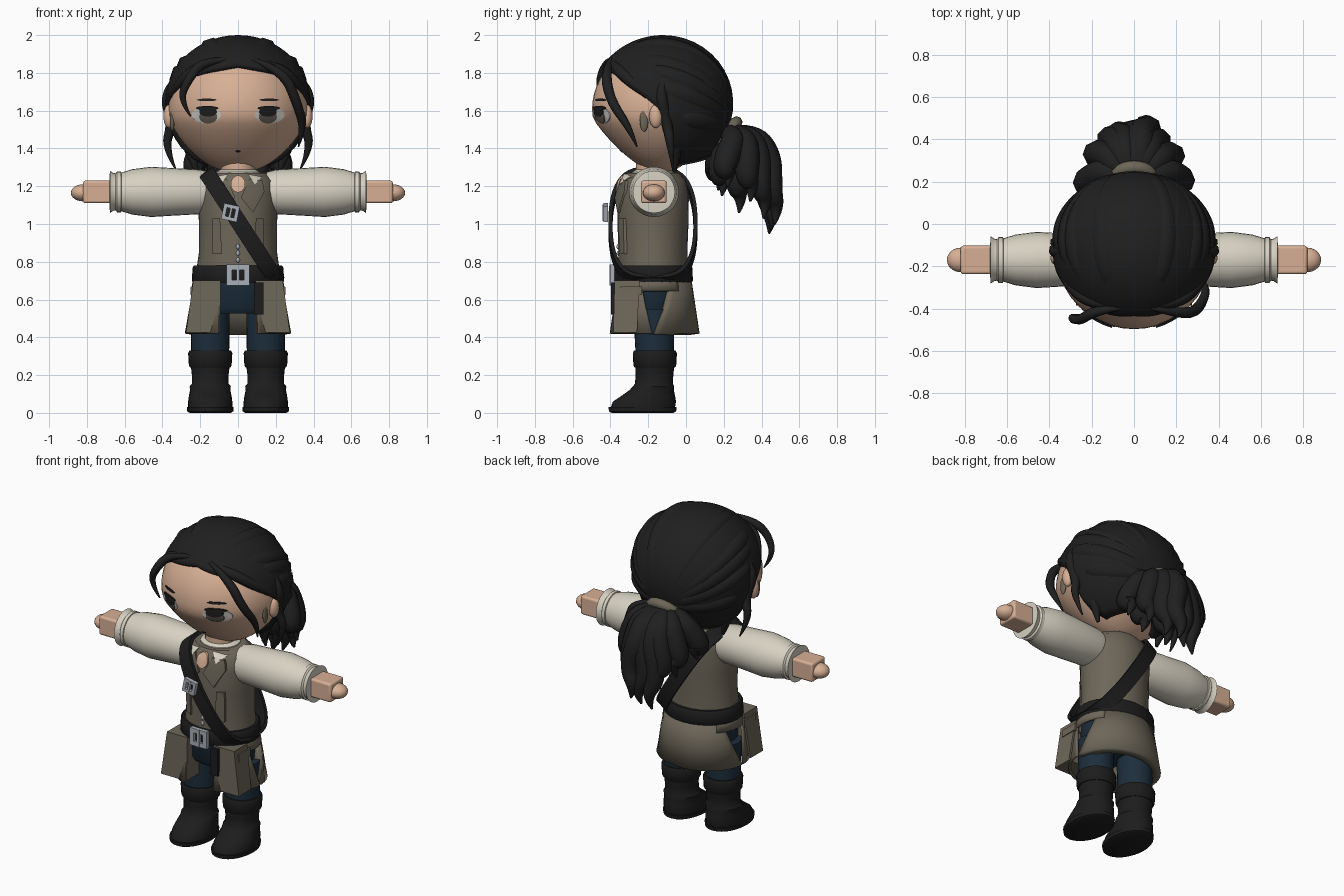
import bpy, bmesh
from math import sin, cos, pi, radians, sqrt, copysign
from mathutils import Vector

cube = bpy.data.objects.get("Cube")
if cube:
    bpy.data.objects.remove(cube)


def colour(name, r, g, b):
    m = bpy.data.materials.new(name)
    m.use_nodes = True
    m.diffuse_color = (r, g, b, 1)
    m.node_tree.nodes["Principled BSDF"].inputs["Base Color"].default_value = (r, g, b, 1)
    return m


SKIN = colour("skin", .68, .43, .30)
HAIR = colour("black hair", .014, .014, .014)
LEATHER = colour("black leather", .012, .012, .012)
SHIRT = colour("cream cloth", .68, .64, .54)
VEST = colour("taupe cloth", .155, .135, .10)
NAVY = colour("navy trousers", .012, .027, .045)
METAL = colour("steel", .40, .43, .48)
WHITE = colour("eye white", .60, .58, .54)
IRIS = colour("grey iris", .12, .10, .08)
CY = -.175  # body centre line in y


def finish(name, bm, mat, angle=40):
    bmesh.ops.recalc_face_normals(bm, faces=bm.faces[:])
    me = bpy.data.meshes.new(name)
    bm.to_mesh(me)
    bm.free()
    me.materials.append(mat)
    ob = bpy.data.objects.new(name, me)
    bpy.context.collection.objects.link(ob)
    return smooth(ob, angle)


def smooth(ob, angle=40):
    bpy.ops.object.select_all(action='DESELECT')
    ob.select_set(True)
    bpy.context.view_layer.objects.active = ob
    bpy.ops.object.shade_smooth_by_angle(angle=radians(angle))
    return ob


def skin_rows(bm, rows, closed):
    rows = [[bm.verts.new(p) for p in row] for row in rows]
    for lo, hi in zip(rows, rows[1:]):
        for i in range(len(lo) if closed else len(lo) - 1):
            j = (i + 1) % len(lo)
            bm.faces.new((lo[i], lo[j], hi[j], hi[i]))
    return rows


def loft(name, rings, mat, axis='z', n=28, phase=0.0):
    """Capped stack of ellipses: (height, centre a, centre b, radius a, radius b)."""
    rows = []
    for h, ca, cb, ra, rb in rings:
        ring = [(ca + ra * cos(2 * pi * i / n + phase), cb + rb * sin(2 * pi * i / n + phase)) for i in range(n)]
        rows.append([(a, b, h) if axis == 'z' else (h, a, b) for a, b in ring])
    bm = bmesh.new()
    rows = skin_rows(bm, rows, True)
    bm.faces.new(rows[0])
    bm.faces.new(rows[-1])
    return finish(name, bm, mat)


def taper_box(name, rings, mat):
    k = sqrt(2)
    return loft(name, [(h, a, b, ra * k, rb * k) for h, a, b, ra, rb in rings], mat, n=4, phase=pi / 4)


def boxes(name, parts, mat, loc=(0, 0, 0), turn=0):
    bm = bmesh.new()
    for c, s in parts:
        for v in bmesh.ops.create_cube(bm, size=1)["verts"]:
            v.co = Vector((v.co.x * s[0] + c[0], v.co.y * s[1] + c[1], v.co.z * s[2] + c[2]))
    ob = finish(name, bm, mat)
    ob.location, ob.rotation_euler = loc, (0, turn, 0)
    return ob


def ball(name, loc, size, mat):
    bm = bmesh.new()
    bmesh.ops.create_uvsphere(bm, u_segments=20, v_segments=12, radius=1)
    for v in bm.verts:
        v.co = Vector([c * k + o for c, k, o in zip(v.co, size, loc)])
    return finish(name, bm, mat, 80)


def lock(name, pts, radii, mat=HAIR):
    """Tapered smooth strand."""
    cu = bpy.data.curves.new(name, 'CURVE')
    cu.dimensions, cu.bevel_depth, cu.bevel_resolution, cu.use_fill_caps = '3D', 1, 2, True
    sp = cu.splines.new('NURBS')
    sp.points.add(len(pts) - 1)
    for p, co, r in zip(sp.points, pts, radii):
        p.co, p.radius = (*co, 1), r
    sp.use_endpoint_u, sp.order_u, sp.resolution_u = True, 3, 6
    ob = bpy.data.objects.new(name, cu)
    bpy.context.collection.objects.link(ob)
    bpy.ops.object.select_all(action='DESELECT')
    ob.select_set(True)
    bpy.context.view_layer.objects.active = ob
    bpy.ops.object.convert(target='MESH')
    ob = bpy.context.view_layer.objects.active
    ob.data.materials.clear()
    ob.data.materials.append(mat)
    return smooth(ob, 60)


def plate(name, outline, surface, mat, lift=.006):
    """Thin cut-out that follows a front surface."""
    rows = [[(x, surface(x, z) + d, z) for x, z in outline] for d in (-lift, .002)]
    bm = bmesh.new()
    rows = skin_rows(bm, rows, True)
    for row in rows:
        c = sum((v.co for v in row), Vector()) / len(row)
        c.y = surface(c.x, c.z) + (-lift if row is rows[0] else .002)
        hub = bm.verts.new(c)
        for i, v in enumerate(row):
            bm.faces.new((hub, v, row[(i + 1) % len(row)]))
    return finish(name, bm, mat)


def oval(cx, cz, rx, rz, n=20):
    return [(cx + rx * cos(2 * pi * i / n), cz + rz * sin(2 * pi * i / n)) for i in range(n)]


# Head: egg tapering to the chin
def head_shape(w):
    t = max(0, -w - .15)
    return .37 * (1 - .2 * t), .36 * (1.02 - .45 * t)


def face_y(x, z):
    w = (z - 1.61) / .34
    rx, ry = head_shape(w)
    return -.13 - ry * sqrt(max(0, 1 - w * w - (x / rx) ** 2))


bm = bmesh.new()
bmesh.ops.create_uvsphere(bm, u_segments=40, v_segments=28, radius=1)
for v in bm.verts:
    rx, ry = head_shape(v.co.z)
    v.co = Vector((v.co.x * rx, -.13 + v.co.y * (ry if v.co.y < 0 else ry * .95), 1.61 + .34 * v.co.z))
finish("head", bm, SKIN, 80)
plate("mouth", oval(0, 1.385, .014, .006), face_y, LEATHER, .004)
for s, side in ((1, "left"), (-1, "right")):
    ball(side + "_ear", (s * .365, -.16, 1.57), (.03, .035, .062), SKIN)
    ball(side + "_sideburn", (s * .348, -.222, 1.55), (.012, .023, .062), VEST)
    plate(side + "_eye_white", oval(s * .168, 1.577, .078, .043), face_y, WHITE, .003)
    plate(side + "_iris", oval(s * .158, 1.568, .048, .036), face_y, IRIS, .005)
    plate(side + "_pupil", oval(s * .158, 1.594, .047, .026), face_y, LEATHER, .007)
    plate(side + "_lash", oval(s * .163, 1.613, .06, .012), face_y, LEATHER, .009)
    plate(side + "_brow", oval(s * .165, 1.657, .052, .007), face_y, HAIR, .005)


# Hair cap: shell from the crown to a hairline that dips behind the ears
def cap(d, k=1.0):
    return (.385 * k * d.x, -.12 + (.385 if d.y < 0 else .37) * k * d.y, 1.64 + (.36 if d.z > 0 else .38) * k * d.z)


def heading(a, t):
    a, t = radians(a), radians(t)
    return Vector((sin(t) * sin(a), -sin(t) * cos(a), cos(t)))


HAIRLINE = [(0, 55), (30, 61), (52, 67), (72, 82), (86, 94), (98, 140), (115, 151), (180, 140)]


def hairline(a):
    a = abs(a)
    for (a0, t0), (a1, t1) in zip(HAIRLINE, HAIRLINE[1:]):
        if a <= a1:
            return t0 + (t1 - t0) * (a - a0) / (a1 - a0)


bm = bmesh.new()
angles = [-180 + 5 * i for i in range(72)]
skin_rows(bm, [[cap(heading(a, hairline(a) * (j + .02) / 16)) for a in angles] for j in range(17)], True)
bmesh.ops.contextual_create(bm, geom=[e for e in bm.edges if e.is_boundary and e.verts[0].co.z > 1.97])
shell = finish("hair_cap", bm, HAIR, 60)
mod = shell.modifiers.new("thickness", 'SOLIDIFY')
mod.thickness, mod.offset = .045, -1

# Combed-back locks, side curls and fringe strands
knot = heading(180, 108)
for s, side in ((1, "left"), (-1, "right")):
    for i, (a, t) in enumerate([(14, 50), (36, 54), (56, 58), (76, 72), (96, 98)]):
        start = heading(s * a, t)
        path = [cap(start.slerp(knot, k / 7), .87) for k in range(8)]
        lock(f"{side}_combed_lock_{i}", path, [.03, .06, .068, .066, .062, .06, .055, .045])
    lock(side + "_ear_curl", [(s * .32, -.12, 1.78), (s * .39, -.14, 1.7), (s * .345, -.1, 1.53),
         (s * .39, -.08, 1.41), (s * .33, -.07, 1.29)], [.01, .033, .03, .022, .004])
    lock(side + "_nape_lock", [(s * .3, -.05, 1.6), (s * .27, -.05, 1.45), (s * .22, -.06, 1.28)], [.05, .05, .01])
    lock(side + "_temple_lock", [(s * -.03, -.395, 1.865), (s * .18, -.385, 1.845), (s * .3, -.3, 1.76),
         (s * .355, -.2, 1.68)], [.015, .03, .035, .02])
lock("left_fringe_strand", [(.08, -.395, 1.87), (.24, -.43, 1.81), (.31, -.4, 1.65), (.35, -.3, 1.51),
     (.32, -.26, 1.41)], [.012, .028, .026, .02, .004])
lock("right_fringe_strand", [(-.06, -.395, 1.87), (-.19, -.41, 1.86), (-.26, -.46, 1.77), (-.31, -.44, 1.66),
     (-.25, -.43, 1.57)], [.012, .026, .024, .018, .004])

# Ponytail and its tie
bpy.ops.mesh.primitive_torus_add(major_segments=24, minor_segments=8, major_radius=.09, minor_radius=.032,
                                 location=(0, .21, 1.47), rotation=(radians(50), 0, 0))
tie = bpy.context.object
tie.name = "hair_tie"
tie.data.materials.append(VEST)
smooth(tie, 60)
ENDS = [(0, .45, .97), (.06, .47, 1.0), (-.07, .44, .95), (.11, .41, 1.03), (-.11, .42, 1.08), (.18, .34, 1.12),
        (-.18, .35, 1.15), (.23, .22, 1.2), (-.23, .21, 1.22), (.1, .19, 1.15), (-.1, .17, 1.18), (0, .28, 1.06)]
for i, (x, y, z) in enumerate(ENDS):
    w = .03 * (-1) ** i
    lock(f"ponytail_lock_{i}", [(x * .15, .2, 1.47), (x * .6, y * .35 + .19, 1.48), (x * 1.05 + w, y * .9 + .02, 1.36),
         (x * .9 - w, y - .02, (z + 1.36) / 2), (x + w, y + .015, z + .08), (x, y, z)], [.05, .062, .068, .06, .037, .006])

# Torso
TORSO = [(.72, .225, .185), (.85, .207, .182), (1.0, .207, .188), (1.15, .212, .19), (1.23, .2, .175), (1.27, .15, .14)]


def chest_y(x, z):
    for (z0, a0, b0), (z1, a1, b1) in zip(TORSO, TORSO[1:]):
        if z <= z1:
            k = (z - z0) / (z1 - z0)
            return CY - (b0 + (b1 - b0) * k) * sqrt(max(0, 1 - (x / (a0 + (a1 - a0) * k)) ** 2))


loft("vest", [(z, 0, CY, a, b) for z, a, b in TORSO], VEST)
loft("shirt_collar", [(1.25, 0, CY, .12, .115), (1.275, 0, CY, .118, .112), (1.288, 0, CY, .095, .09)], SHIRT)
loft("neck", [(1.2, 0, CY, .09, .09), (1.34, 0, CY, .09, .09)], SKIN)
plate("throat", oval(0, 1.212, .038, .045), chest_y, SKIN, .014)
for s, side in ((1, "left"), (-1, "right")):
    plate(side + "_collar_flap", [(s * .05, 1.265), (s * .13, 1.25), (s * .09, 1.21)], chest_y, SHIRT, .018)
    plate(side + "_lapel", [(s * .06, 1.24), (s * .13, 1.23), (s * .14, 1.17), (s * .08, 1.06), (s * .015, 1.14)], chest_y, VEST, .014)
    plate(side + "_vest_tab", [(s * .085, .84), (s * .135, .84), (s * .135, 1.03), (s * .095, 1.03)], chest_y, VEST, .014)
for z in (.81, .845, .88):
    ball("vest_button", (0, chest_y(0, z), z), (.01, .01, .014), METAL)

# Cross-body strap: squared loop from the right shoulder to the left hip
rows = []
for i in range(48):
    c, q = cos(2 * pi * i / 48), sin(2 * pi * i / 48)
    u, v = copysign(abs(c) ** .85, c), copysign(abs(q) ** .6, q)
    mid = Vector((.02 + .185 * u, CY - .225 * v, .985 - .285 * u))
    out, wide = Vector((.19 * u, -.225 * v, -.26 * u)).normalized() * .011, Vector((.81, 0, .59)) * .043
    rows.append([mid + out + wide, mid + out - wide, mid - out - wide, mid - out + wide])
bm = bmesh.new()
skin_rows(bm, rows + rows[:1], True)
bmesh.ops.remove_doubles(bm, verts=bm.verts[:], dist=.0001)
finish("cross_body_strap", bm, LEATHER)


def buckle(name, w, h, loc, turn=0):
    bar = w * .23
    boxes(name, [((s * (w - bar) / 2, 0, 0), (bar, .025, h)) for s in (-1, 1)]
          + [((0, 0, s * (h - bar) / 2), (w, .025, bar)) for s in (-1, 1)]
          + [((0, -.006, 0), (w * .14, .02, h))], METAL, loc, turn)


buckle("strap_buckle", .085, .085, (-.04, -.425, 1.06), radians(12))

# Belt
loft("belt", [(.69, 0, CY, .238, .205), (.70, 0, CY, .245, .212), (.77, 0, CY, .24, .208), (.78, 0, CY, .232, .2)], LEATHER)
buckle("belt_buckle", .12, .11, (0, -.39, .73))
boxes("belt_end", [((.11, -.385, .605), (.05, .025, .17))], LEATHER)

# Trousers and split skirt panels
loft("hips", [(.525, 0, CY, .19, .14), (.56, 0, CY, .215, .165), (.72, 0, CY, .215, .18)], NAVY)


def panel(name, top, bottom, drop=1.0, thick=.014):
    rows = []
    for k in (0, .5, 1):
        a0, a1 = [t + (b - t) * k for t, b in zip(top, bottom)]
        arc = [radians(a0 + (a1 - a0) * i / 20) for i in range(21)]
        flare = .007 + .045 * k * drop
        rows.append([((.23 + flare) * cos(a), CY + (.195 + flare) * sin(a), .72 - .3 * k * drop) for a in arc])
    bm = bmesh.new()
    skin_rows(bm, list(reversed(rows)), False)
    ob = finish(name, bm, VEST)
    outward = sum((p.normal.dot(p.center - Vector((0, CY, p.center.z))) for p in ob.data.polygons))
    m = ob.modifiers.new("thickness", 'SOLIDIFY')
    m.thickness, m.offset = thick, -copysign(1, outward)


panel("back_skirt", (33, 147), (2, 178), thick=.05)
panel("left_front_skirt", (-20, -66), (-1, -68))
panel("right_front_skirt", (200, 246), (181, 248))
panel("left_skirt_waist", (-60, 40), (-60, 40), .25)
panel("right_skirt_waist", (140, 240), (140, 240), .25)

for s, side in ((1, "left"), (-1, "right")):
    # Hip pouch and flap
    taper_box(side + "_pouch", [(.425, s * .185, -.322, .09, .063), (.7, s * .165, -.312, .072, .066)], VEST)
    taper_box(side + "_pouch_flap", [(.625, s * .18, -.29, .072, .057), (.67, s * .178, -.29, .072, .057)], VEST)
    # Leg and boot
    X = s * .147
    loft(side + "_trouser_leg", [(.28, X, -.165, .1, .1), (.55, X, -.17, .103, .11)], NAVY)
    loft(side + "_boot_sole", [(0, X, -.23, .108, .163), (.008, X, -.23, .122, .178), (.03, X, -.23, .124, .18)], LEATHER)
    loft(side + "_boot", [(.03, X, -.228, .117, .17), (.06, X, -.22, .117, .167), (.09, X, -.2, .113, .142),
         (.12, X, -.182, .107, .118), (.14, X, -.172, .109, .109), (.155, X, -.17, .097, .1), (.2, X, -.167, .097, .1),
         (.25, X, -.165, .103, .103)], LEATHER)
    loft(side + "_boot_cuff", [(.24, X, -.165, .106, .106), (.25, X, -.165, .113, .113), (.315, X, -.165, .117, .117),
         (.33, X, -.165, .11, .11)], LEATHER)
    # Sleeve, cuff and hand
    sleeve = [(.15, .105), (.2, .118), (.33, .125), (.46, .133), (.56, .12), (.625, .1)]
    loft(side + "_sleeve", [(s * x, -.17, 1.17, r, r) for x, r in sleeve], SHIRT, 'x')
    cuff = [(.615, .095), (.62, .108), (.64, .108), (.648, .098), (.66, .1), (.678, .112), (.68, .08)]
    loft(side + "_cuff", [(s * x, -.17, 1.17, r, r) for x, r in cuff], SHIRT, 'x')
    hand = boxes(side + "_hand", [((s * .745, -.17, 1.17), (.15, .135, .12))], SKIN)
    soft = hand.modifiers.new("soft_edges", 'BEVEL')
    soft.width, soft.segments = .013, 3
    ball(side + "_fingers", (s * .82, -.17, 1.165), (.065, .058, .045), SKIN)
